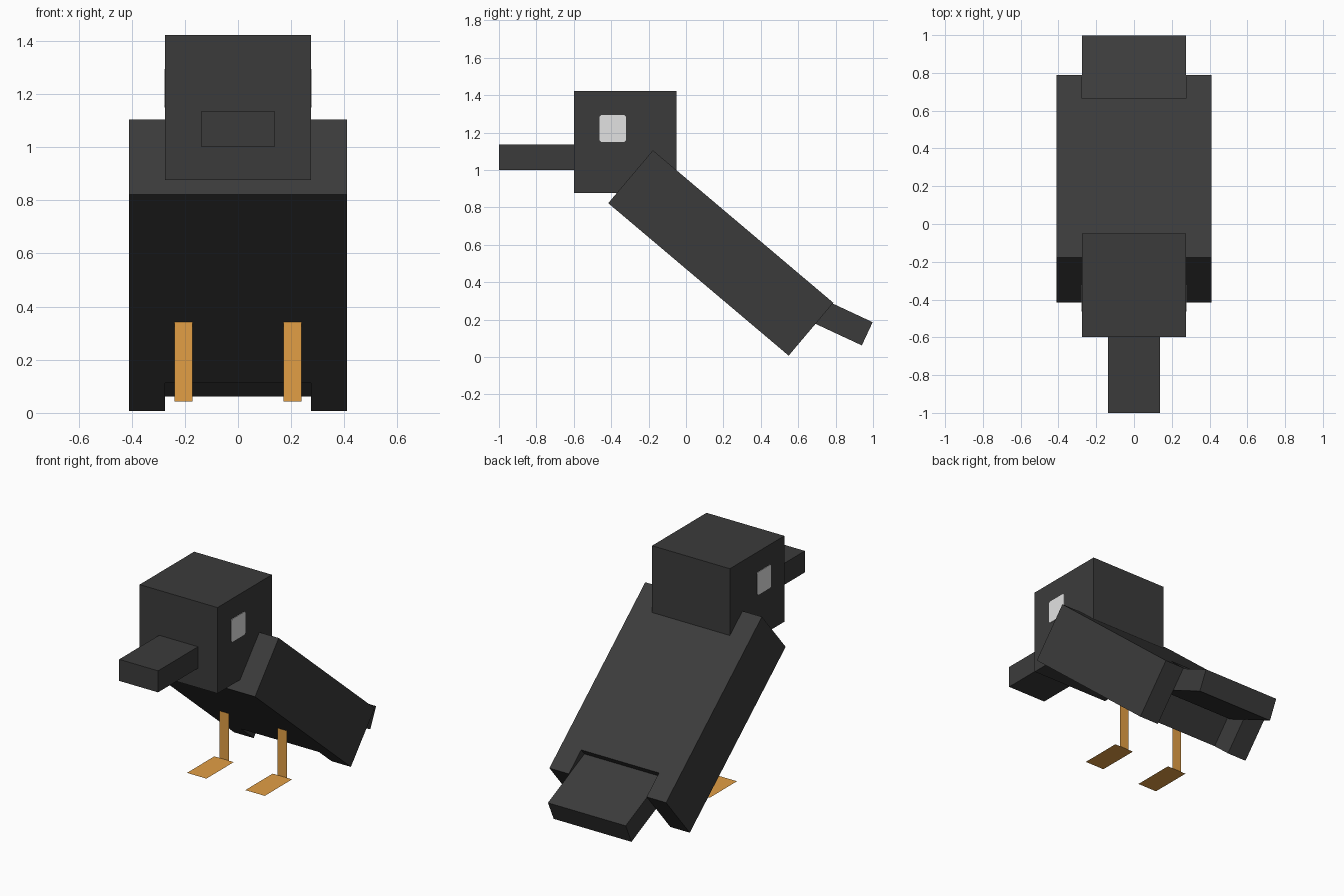
import bpy, bmesh, math
from mathutils import Matrix, Vector

cube = bpy.data.objects.get("Cube")
if cube:
    bpy.data.objects.remove(cube, do_unlink=True)


def material(name, rgb):
    mat = bpy.data.materials.new(name)
    mat.use_nodes = True
    col = (*rgb, 1.0)
    mat.diffuse_color = col
    mat.node_tree.nodes["Principled BSDF"].inputs["Base Color"].default_value = col
    return mat


CHARCOAL = material("charcoal", (0.044, 0.044, 0.044))
PALE = material("pale_grey", (0.76, 0.76, 0.76))
ORANGE = material("orange", (0.76, 0.345, 0.059))


def finish(name, bm, mat):
    bmesh.ops.recalc_face_normals(bm, faces=bm.faces)
    mesh = bpy.data.meshes.new(name)
    bm.to_mesh(mesh)
    bm.free()
    mesh.materials.append(mat)
    obj = bpy.data.objects.new(name, mesh)
    bpy.context.collection.objects.link(obj)
    return obj


def box(name, mat, lo, hi, origin=(0, 0, 0), tilt=0.0):
    """Box from lo to hi, pitched about x by tilt degrees, then moved to origin."""
    bm = bmesh.new()
    bmesh.ops.create_cube(bm, size=1)
    lo, hi = Vector(lo), Vector(hi)
    for v in bm.verts:
        v.co = (lo + hi) / 2 + Vector(a * b for a, b in zip(v.co, hi - lo))
    bm.transform(Matrix.Translation(origin) @ Matrix.Rotation(math.radians(tilt), 4, "X"))
    return finish(name, bm, mat)


def flat(name, mat, points):
    bm = bmesh.new()
    bm.faces.new([bm.verts.new(p) for p in points])
    return finish(name, bm, mat)


# Head and beak
box("head", CHARCOAL, (-0.274, -0.598, 0.876), (0.274, -0.05, 1.423))
box("beak", CHARCOAL, (-0.137, -1.0, 1.0), (0.137, -0.598, 1.137))

# Sloping body, shorter than the wings; both start at the upper front edge
SHOULDER, SLOPE, DEPTH = (0, -0.177, 1.105), -40.2, 0.37
box("body", CHARCOAL, (-0.274, 0, -DEPTH), (0.274, 1.10, 0), SHOULDER, SLOPE)

# Tail hangs from its upper rear edge
box("tail", CHARCOAL, (-0.274, -0.41, -0.137), (0.274, 0, 0), (0, 0.998, 0.186), -25)

for side, s in (("left", 1), ("right", -1)):
    # Wings flush with the body
    x0, x1 = sorted((s * 0.274, s * 0.411))
    box(side + "_wing", CHARCOAL, (x0, 0, -DEPTH), (x1, 1.263, 0), SHOULDER, SLOPE)

    # Eye plate with clipped corners
    y, z, w, h, c = -0.392, 1.222, 0.07, 0.073, 0.009
    outline = [(-w + c, -h), (w - c, -h), (w, -h + c), (w, h - c),
               (w - c, h), (-w + c, h), (-w, h - c), (-w, -h + c)]
    bm = bmesh.new()
    face = bm.faces.new([bm.verts.new((s * 0.273, y + a, z + b)) for a, b in outline])
    ext = bmesh.ops.extrude_face_region(bm, geom=[face])["geom"]
    bmesh.ops.translate(bm, vec=(s * 0.004, 0, 0),
                        verts=[v for v in ext if isinstance(v, bmesh.types.BMVert)])
    finish(side + "_eye", bm, PALE)

    # Paper-thin leg and foot
    a, b, back, floor = s * 0.171, s * 0.239, 0.153, 0.042
    flat(side + "_leg", ORANGE,
         [(a, back, floor), (b, back, floor), (b, back, 0.40), (a, back, 0.40)])
    a, b = s * 0.137, s * 0.274
    flat(side + "_foot", ORANGE,
         [(a, -0.122, floor), (b, -0.122, floor), (b, back, floor), (a, back, floor)])
